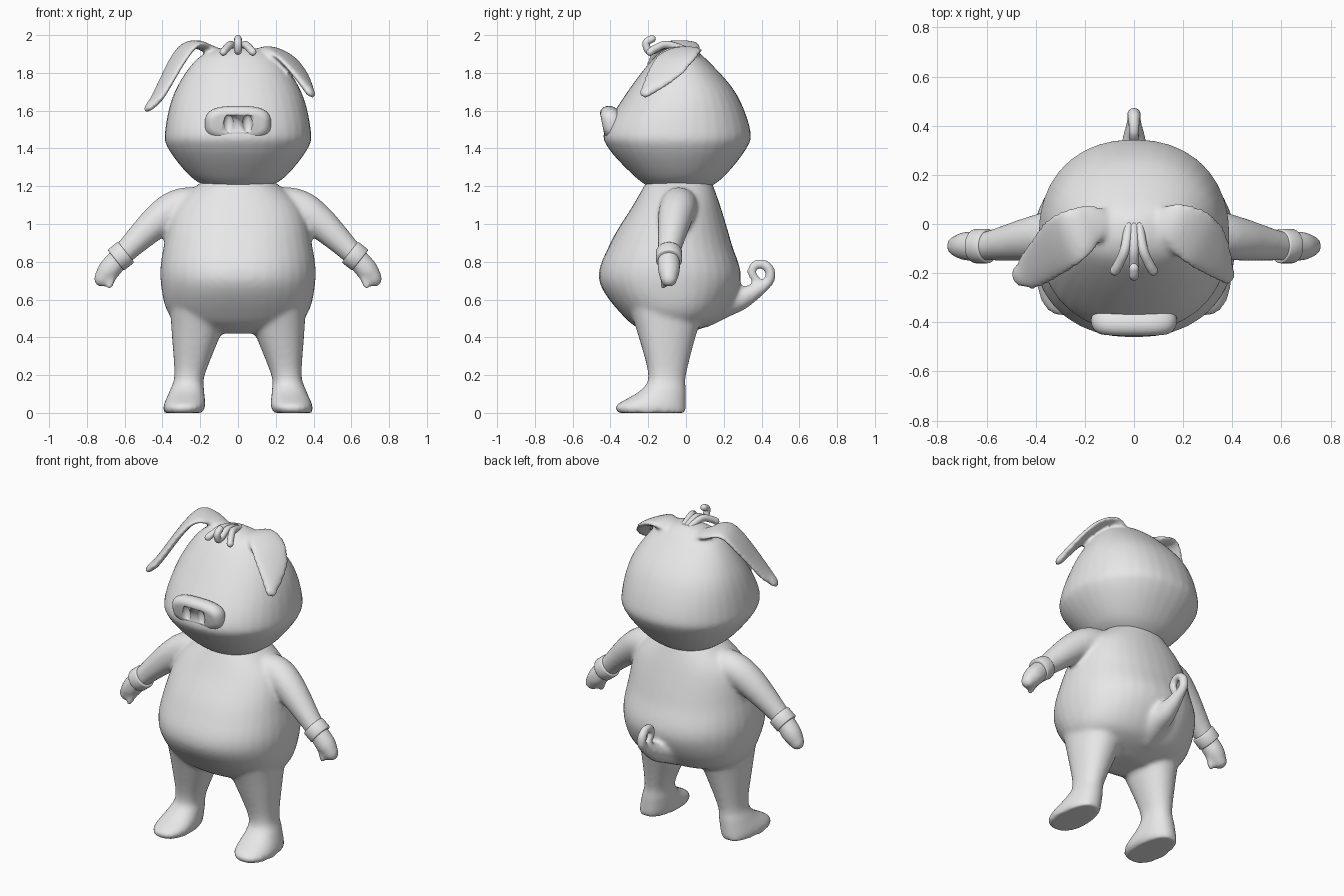
import bpy
import bmesh
import math
from mathutils import Matrix, Vector

cube = bpy.data.objects.get("Cube")
if cube:
    bpy.data.objects.remove(cube)

shade = .8
grey = bpy.data.materials.new("plain_grey")
grey.use_nodes = True
grey.diffuse_color = (shade, shade, shade, 1)
grey.node_tree.nodes["Principled BSDF"].inputs["Base Color"].default_value = grey.diffuse_color


def smooth_rows(rows, steps=6):
    """Resample rows of numbers with a Catmull-Rom spline."""
    padded = [rows[0], *rows, rows[-1]]
    result = []
    for before, start, end, after in zip(padded, padded[1:], padded[2:], padded[3:]):
        for step in range(steps):
            t = step / steps
            row = []
            for a, b, c, d in zip(before, start, end, after):
                cubic = 3 * (b - c) + d - a
                square = 2 * a - 5 * b + 4 * c - d
                row.append(b + t * (c - a + t * (square + t * cubic)) / 2)
            result.append(row)
    return result + [list(rows[-1])]


def skin(bm, rings, power=2, sides=36, egg=0):
    """Skin (centre, u, v) rings; power squares the section, egg widens one end."""
    loops = []
    for centre, u, v in rings:
        loop = []
        for index in range(sides):
            angle = math.tau * index / sides
            c, s = math.cos(angle), math.sin(angle)
            c = math.copysign(abs(c) ** (2 / power), c)
            s = math.copysign(abs(s) ** (2 / power), s)
            loop.append(bm.verts.new(centre + u * c * (1 - egg * s) + v * s))
        loops.append(loop)
    for low, high in zip(loops, loops[1:]):
        for index in range(sides):
            following = (index + 1) % sides
            bm.faces.new((low[index], low[following], high[following], high[index]))
    bm.faces.new(loops[0])
    bm.faces.new(loops[-1])


def column(bm, rows, side=0, egg=0):
    """Upright form from rows of (height, front, back, half width)."""
    rings = []
    for z, front, back, width in smooth_rows(rows):
        centre = Vector((side * (.29 - z / 6), (front + back) / 2, z))
        rings.append((centre, Vector((width, 0, 0)), Vector((0, (back - front) / 2, 0))))
    skin(bm, rings, power=2.2, egg=egg)


def limb(bm, rows, hint, side=1, thickness=None):
    """Round-tipped tube from rows of (x, y, z, radius); thickness flattens it."""
    rows = smooth_rows(rows)
    points = [Vector((side * x, y, z)) for x, y, z, radius in rows]
    wide = Vector((side * hint[0], hint[1], hint[2]))
    rings = []
    for index, (point, row) in enumerate(zip(points, rows)):
        ahead = points[min(index + 1, len(points) - 1)]
        along = (ahead - points[max(index - 1, 0)]).normalized()
        u = (wide - along * along.dot(wide)).normalized()
        rings.append((point, u * row[-1], along.cross(u) * (thickness or row[-1])))
    point, u, v = rings[-1]
    for turn in (.5, 1, 1.4):
        tip = point + along * rows[-1][-1] * math.sin(turn)
        rings.append((tip, u * math.cos(turn), v * math.cos(turn)))
    skin(bm, rings, sides=20)


def finish(name, bm, voxel=0):
    """Turn the mesh into an object, merging overlapping forms if voxel is given."""
    bmesh.ops.recalc_face_normals(bm, faces=bm.faces)
    for face in bm.faces:
        face.smooth = True
    mesh = bpy.data.meshes.new(name)
    bm.to_mesh(mesh)
    bm.free()
    mesh.materials.append(grey)
    obj = bpy.data.objects.new(name, mesh)
    bpy.context.collection.objects.link(obj)
    if voxel:
        merge = obj.modifiers.new("merge", 'REMESH')
        merge.mode = 'VOXEL'
        merge.voxel_size = voxel
        merge.use_smooth_shade = True
        relax = obj.modifiers.new("relax", 'SMOOTH')
        relax.iterations = 8
    return obj


# Torso
across, depthwise = (1, 0, 0), (0, 1, 0)
bm = bmesh.new()
column(bm, [(.42, -.2, 0, .15), (.5, -.32, .18, .35), (.7, -.46, .29, .41),
            (.9, -.4, .24, .39), (1.1, -.28, .18, .33), (1.24, -.2, .13, .17)])

# Legs with feet, arms with mitten hands, and thumbs
for side in (1, -1):
    column(bm, [(0, -.36, 0, .1), (.04, -.37, 0, .11), (.12, -.24, 0, .09),
                (.2, -.2, 0, .08), (.4, -.25, .05, .125), (.55, -.3, .1, .16)], side, egg=.1)
    limb(bm, [(.16, -.04, 1.09, .1), (.3, -.04, 1.09, .1), (.42, -.06, 1.02, .09),
              (.6, -.09, .85, .06), (.68, -.09, .76, .06), (.72, -.09, .71, .045)], depthwise, side)
    limb(bm, [(.65, -.1, .76, .025), (.68, -.12, .67, .018)], depthwise, side)

# Tail: a cone from the rump that winds into a shrinking curl
tail = [(0, .1, .58, .13), (0, .2, .59, .09), (0, .3, .61, .06)]
for step in range(9):
    turn = step * .65 - 1
    reach = .07 - step / 200
    tail.append((0, .385 + reach * math.cos(turn), .74 + reach * math.sin(turn), .03 - step / 900))
limb(bm, tail, across)
finish("body", bm, voxel=.013)

# Head with floppy ears, the right one hanging lower
bm = bmesh.new()
column(bm, [(1.18, -.17, .1, .13), (1.25, -.27, .2, .25), (1.4, -.41, .32, .37),
            (1.5, -.43, .34, .385), (1.7, -.31, .26, .335), (1.88, -.17, .1, .21),
            (1.94, -.08, .02, .05)])
ear_width = (.35, .9, 0)
limb(bm, [(.07, 0, 1.89, .04), (.16, 0, 1.92, .09), (.25, -.05, 1.88, .115),
          (.32, -.12, 1.8, .1), (.38, -.21, 1.7, .04)], ear_width, 1, thickness=.022)
limb(bm, [(.07, 0, 1.89, .04), (.16, 0, 1.93, .08), (.24, -.04, 1.95, .11),
          (.31, -.09, 1.88, .115), (.42, -.19, 1.68, .08), (.46, -.21, 1.63, .05)],
     ear_width, -1, thickness=.022)
finish("head_and_ears", bm, voxel=.012)

# Snout: a leaning plate with rounded edges
bm = bmesh.new()
rings = []
for step in range(-6, 7):
    turn = step * math.pi / 12
    swell = .045 * math.cos(turn)
    height = .05 + swell
    rings.append((Vector((0, -.39 - .054 * math.sin(turn), 1.53)),
                  Vector((.13 + swell, 0, 0)), Vector((0, -height / 5, height))))
skin(bm, rings, power=2.9, sides=48)
snout = finish("snout", bm)

# Nostrils hollowed out of the snout
bm = bmesh.new()
for x in (-.05, .05):
    place = Matrix.Translation((x, -.445, 1.53))
    size = Matrix.Diagonal((.026, .024, .05, 1))
    bmesh.ops.create_uvsphere(bm, u_segments=24, v_segments=12, radius=1, matrix=place @ size)
cutter = finish("nostril_cutter", bm)
cutter.hide_render = True
cutter.hide_set(True)
hollow = snout.modifiers.new("nostrils", 'BOOLEAN')
hollow.operation = 'DIFFERENCE'
hollow.object = cutter
hollow.solver = 'EXACT'

# Cuffs around the wrists
for side, name in ((1, "left_cuff"), (-1, "right_cuff")):
    bm = bmesh.new()
    tilt = Vector((side * .78, 0, -.62)).to_track_quat('Z', 'Y').to_matrix().to_4x4()
    place = Matrix.Translation((side * .62, -.09, .83)) @ tilt
    bmesh.ops.create_cone(bm, cap_ends=True, segments=32, radius1=.07, radius2=.07,
                          depth=.07, matrix=place)
    cuff = finish(name, bm)
    rounding = cuff.modifiers.new("rounding", 'BEVEL')
    rounding.width = .006
    rounding.segments = 2

# Locks of hair: two drooping outwards, the middle one hooking up
droop = [(0, 1.92), (-.1, 1.95), (-.16, 1.93), (-.19, 1.91)]
hook = [(0, 1.92), (-.1, 1.95), (-.17, 1.92), (-.2, 1.92), (-.21, 1.96), (-.18, 1.98)]
for name, side, path in (("left_lock", 1, droop), ("middle_lock", 0, hook), ("right_lock", -1, droop)):
    bm = bmesh.new()
    rows = [(side * (.02 + 1.6 * y * y), y, z, .02) for y, z in path]
    limb(bm, rows, across)
    finish(name, bm)
